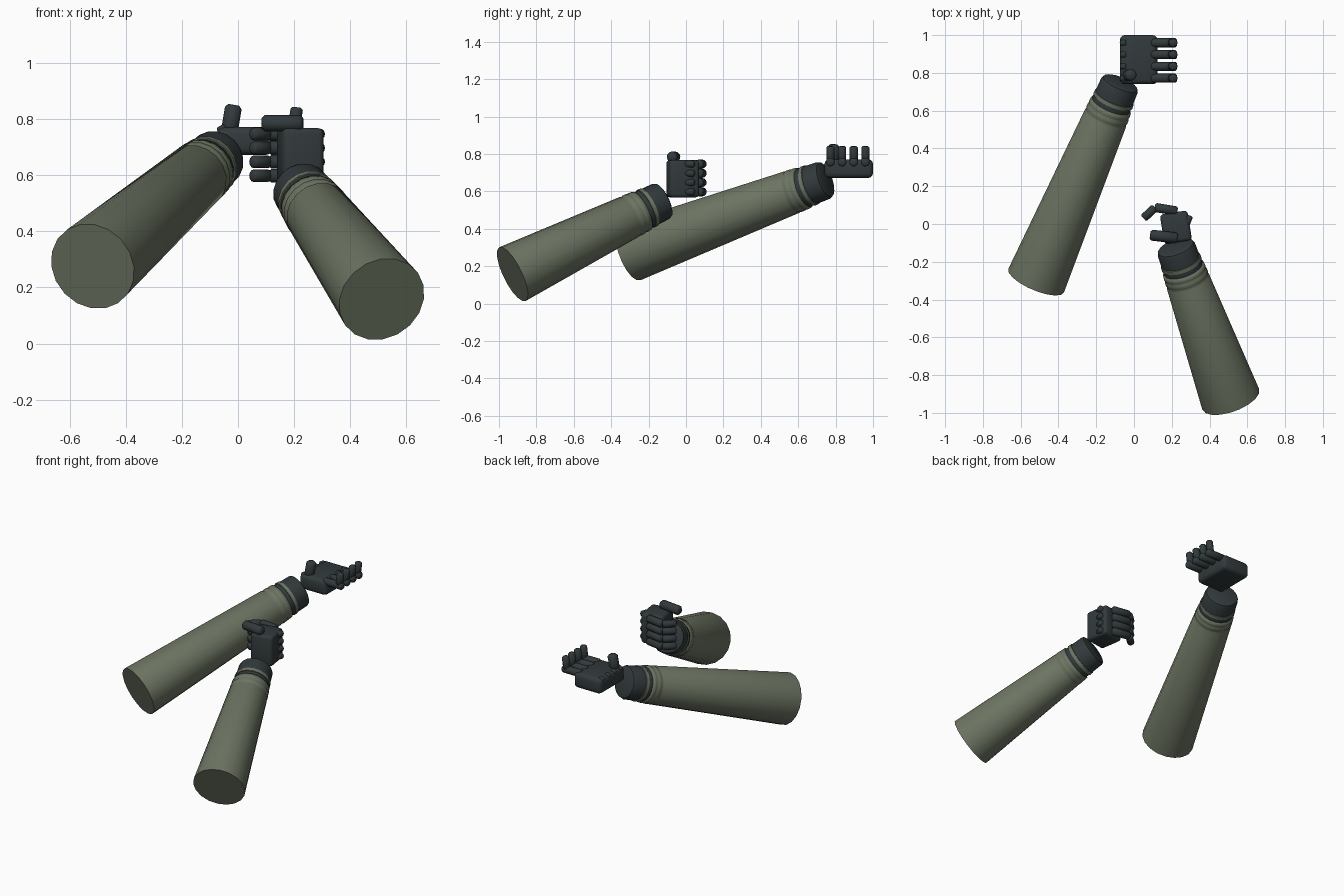
import bpy, bmesh, math
from mathutils import Vector, Matrix

if "Cube" in bpy.data.objects:
    bpy.data.objects.remove(bpy.data.objects["Cube"])


def material(name, rgb):
    m = bpy.data.materials.new(name)
    m.diffuse_color = (*rgb, 1)
    m.use_nodes = True
    m.node_tree.nodes["Principled BSDF"].inputs["Base Color"].default_value = m.diffuse_color
    return m


GREEN = material("sleeve green", (0.150, 0.175, 0.122))
DARK = material("glove dark", (0.032, 0.042, 0.045))


def finish(bm, name, mat, angle=40):
    bmesh.ops.recalc_face_normals(bm, faces=bm.faces)
    me = bpy.data.meshes.new(name)
    bm.to_mesh(me)
    bm.free()
    me.materials.append(mat)
    ob = bpy.data.objects.new(name, me)
    bpy.context.collection.objects.link(ob)
    bpy.context.view_layer.objects.active = ob
    ob.select_set(True)
    bpy.ops.object.shade_smooth_by_angle(angle=math.radians(angle))
    ob.select_set(False)
    return ob


def lathe(name, start, axis, profile, mat, sides=18, angle=40):
    """Closed turned part: profile is (distance along axis, radius)."""
    bm = bmesh.new()
    rot = Vector(axis).to_track_quat('Z', 'Y')
    rings = []
    for d, r in profile:
        rings.append([bm.verts.new(Vector(start) + rot @ Vector(
            (r * math.cos(2 * math.pi * i / sides), r * math.sin(2 * math.pi * i / sides), d)))
            for i in range(sides)])
    for a, b in zip(rings, rings[1:]):
        for i in range(sides):
            j = (i + 1) % sides
            bm.faces.new((a[i], a[j], b[j], b[i]))
    bm.faces.new(rings[0])
    bm.faces.new(rings[-1])
    return finish(bm, name, mat, angle)


def rod(name, a, b, r):
    """Finger segment with softened ends."""
    a, b = Vector(a), Vector(b)
    n = (b - a).length
    e = r * 0.35
    lathe(name, a, b - a, [(0, r * .65), (e, r), (n - e, r), (n, r * .65)], DARK, 12, 60)


def block(name, centre, size, bevel, turn=0):
    bm = bmesh.new()
    bmesh.ops.create_cube(bm, size=1, matrix=Matrix.Translation(centre)
                          @ Matrix.Rotation(math.radians(turn), 4, 'Z')
                          @ Matrix.Diagonal((*size, 1)))
    bmesh.ops.bevel(bm, geom=bm.edges[:], offset=bevel, segments=3, profile=0.5, affect='EDGES')
    return finish(bm, name, DARK)


def arm(side, base, wrist):
    base, wrist = Vector(base), Vector(wrist)
    axis = wrist - base
    n = axis.length
    # tapered sleeve with stepped hem
    lathe(side + "_sleeve", base, axis,
          [(0, .16), (n - .215, .118), (n - .208, .114), (n - .20, .118), (n - .178, .117),
           (n - .172, .113), (n - .165, .116), (n - .14, .114), (n - .138, .09)], GREEN, angle=89)
    # dark groove and glove cuff
    lathe(side + "_cuff", base, axis,
          [(n - .15, .095), (n - .145, .107), (n - .02, .104), (n - .006, .098), (n, .085)], DARK)
    # trim ring
    lathe(side + "_trim_ring", base, axis,
          [(n - .115, .100), (n - .113, .111), (n - .092, .110), (n - .09, .100)], GREEN)


arm("left", (-.518, -.30, .275), (-.07, .75, .665))
arm("right", (.512, -.928, .158), (.218, -.118, .555))

# left hand: open, palm up
block("left_palm", (.025, .87, .722), (.20, .26, .10), .026)
rod("left_thumb", (-.035, .785, .73), (-.015, .79, .85), .031)
for i in range(4):
    y = .772 + .0625 * i
    rod("left_finger", (.09, y, .757), (.228, y, .757), .024)
    rod("left_fingertip", (.198, y, .755), (.21, y, .842), .022)
    rod("left_knuckle", (-.07, y, .752), (-.04, y, .768), .018)

# right hand: upright, fingers curling inward
block("right_palm", (.222, -.018, .668), (.148, .16, .20), .02, 9)
rod("right_thumb", (.232, -.075, .785), (.085, -.058, .785), .029)
for i in range(4):
    z = .598 + .0495 * i
    rod("right_finger", (.23, .068, z), (.11, .088, z), .0245)
    rod("right_fingertip", (.112, .088, z), (.05, .03, z), .0225)
    rod("right_knuckle", (.275, -.005, z), (.295, .045, z), .019)
